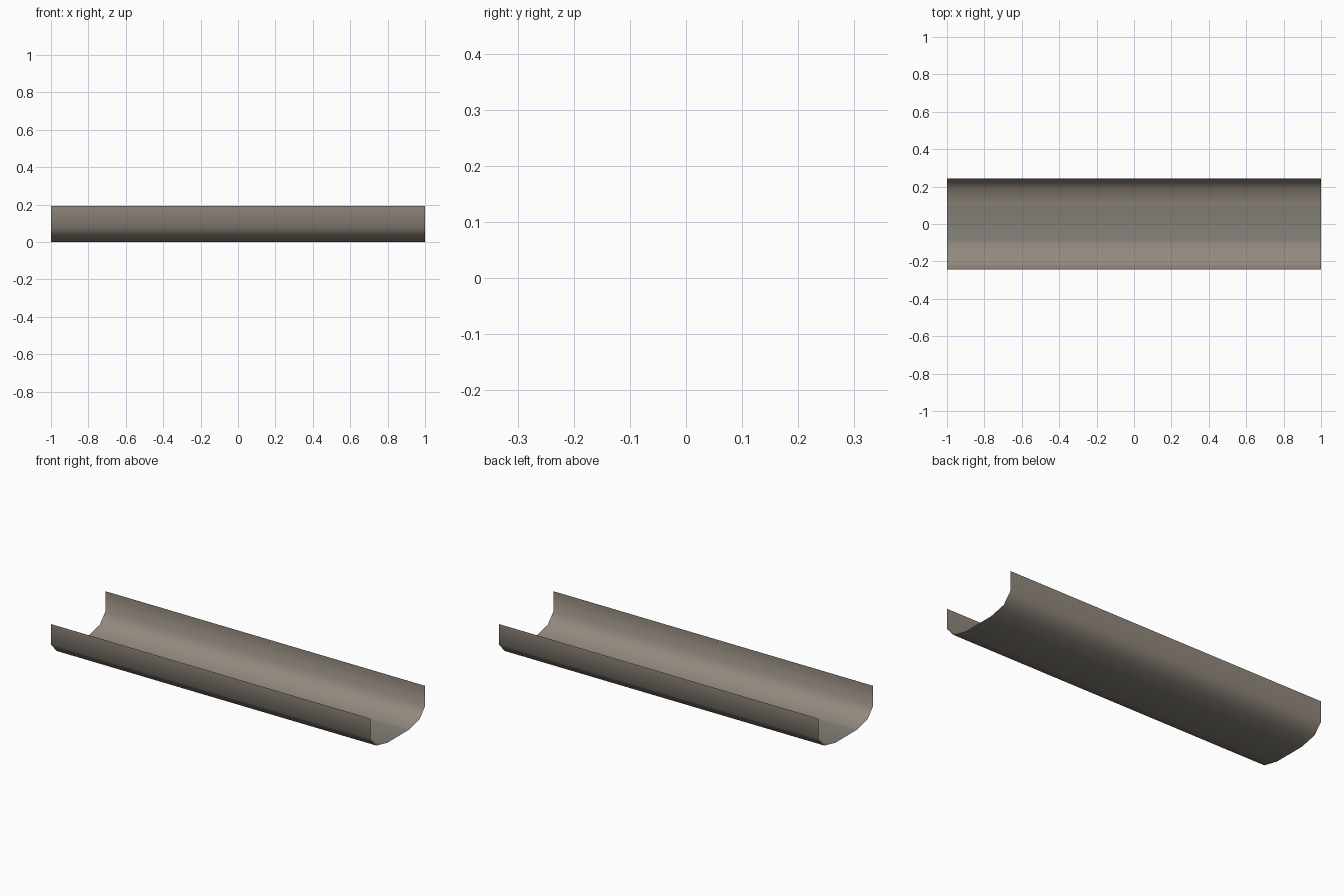
import bpy, bmesh

if "Cube" in bpy.data.objects:
    bpy.data.objects.remove(bpy.data.objects["Cube"])

# Materials
def make_mat(name, rgb):
    m = bpy.data.materials.new(name)
    m.diffuse_color = (*rgb, 1)
    m.use_nodes = True
    m.node_tree.nodes["Principled BSDF"].inputs["Base Color"].default_value = m.diffuse_color
    return m

side_mat = make_mat("warm grey", (0.29, 0.25, 0.21))
floor_mat = make_mat("grey green floor", (0.23, 0.22, 0.185))

# Open trough: half profile (y, z) mirrored, swept along x as a thin sheet
half = [(0.096, 0.0), (0.193, 0.022), (0.243, 0.078), (0.243, 0.193)]
profile = [(-y, z) for y, z in reversed(half)] + half

bm = bmesh.new()
rows = [[bm.verts.new((x, y, z)) for y, z in profile] for x in (-1, 1)]
for i in range(len(profile) - 1):
    f = bm.faces.new((rows[0][i], rows[1][i], rows[1][i + 1], rows[0][i + 1]))
    f.smooth = True
    # Flat floor strip has its own tone
    f.material_index = 1 if max(v.co.z for v in f.verts) < 0.001 else 0

mesh = bpy.data.meshes.new("trough")
bm.to_mesh(mesh)
bm.free()
mesh.materials.append(side_mat)
mesh.materials.append(floor_mat)
trough = bpy.data.objects.new("trough", mesh)
bpy.context.collection.objects.link(trough)
